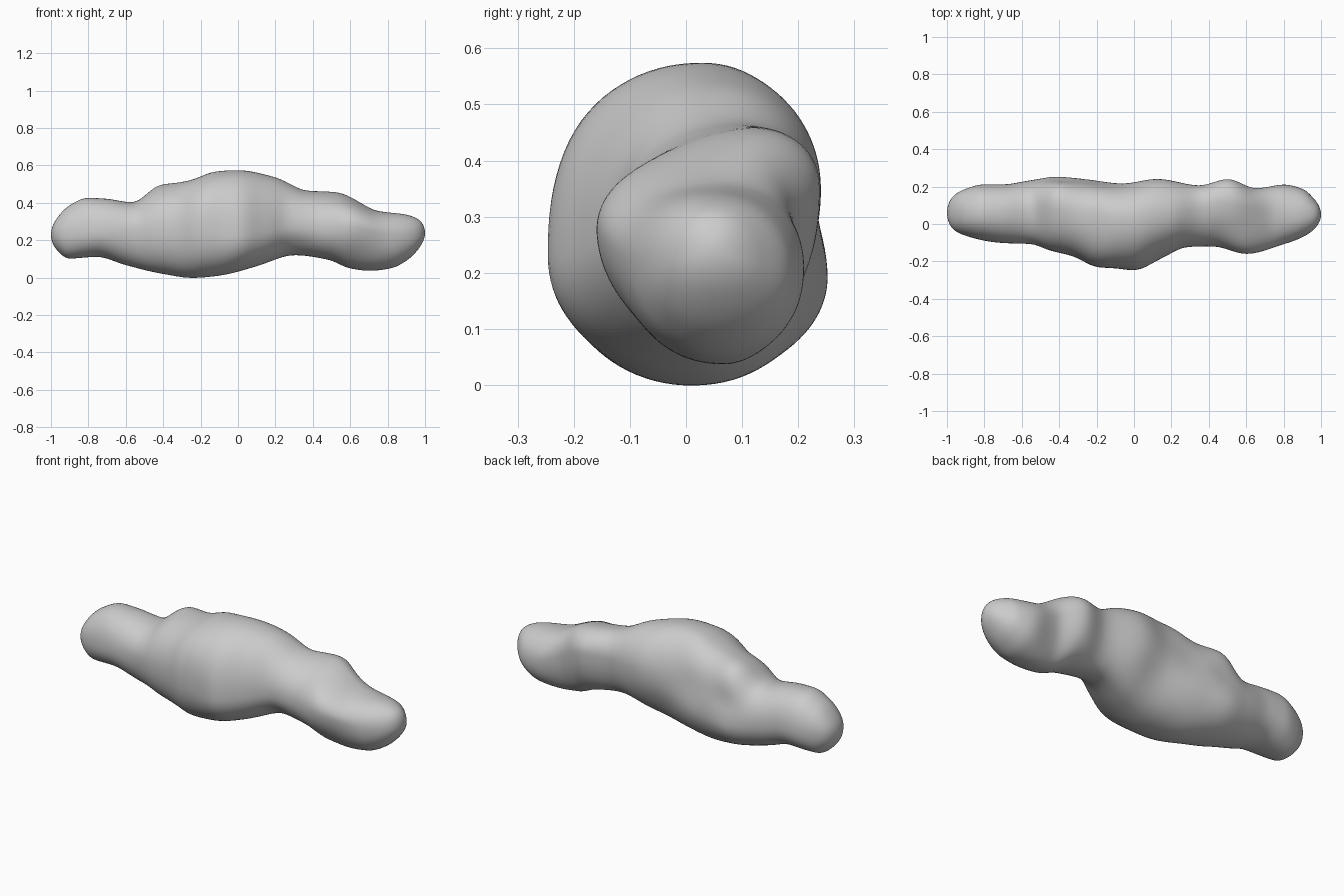
import bpy, bmesh, math
from mathutils import Vector

if "Cube" in bpy.data.objects:
    bpy.data.objects.remove(bpy.data.objects["Cube"])

RINGS, SIDES = 150, 96

# Silhouette profiles along x: (x, value)
TOP = [(-1, .23), (-.97, .315), (-.9, .387), (-.8, .427), (-.7, .422), (-.56, .402), (-.42, .482), (-.25, .522),
       (-.12, .567), (0, .575), (.2, .537), (.37, .466), (.52, .461), (.75, .357), (.9, .337), (.97, .308), (1, .24)]
BOTTOM = [(-1, .23), (-.97, .15), (-.9, .102), (-.75, .111), (-.6, .067), (-.4, .018), (-.25, -.003), (-.1, .01),
          (.1, .059), (.3, .12), (.48, .096), (.6, .046), (.7, .034), (.82, .05), (.9, .09), (.97, .16), (1, .24)]
FRONT = [(-1, .06), (-.97, -.025), (-.9, -.063), (-.7, -.102), (-.55, -.107), (-.45, -.142), (-.32, -.174),
         (-.2, -.228), (-.1, -.235), (0, -.248), (.15, -.183), (.28, -.127), (.42, -.122), (.6, -.167), (.8, -.112),
         (.95, -.04), (1, .05)]
BACK = [(-1, .06), (-.97, .145), (-.9, .188), (-.8, .212), (-.7, .212), (-.55, .235), (-.4, .26), (-.25, .248),
        (-.05, .222), (.12, .243), (.35, .206), (.5, .241), (.65, .191), (.8, .211), (.9, .188), (.96, .138), (1, .05)]
# Where each silhouette line runs: y of the crest and keel, z of the front and back bulges
CREST_Y = [(-1, .06), (-.8, .06), (-.4, .07), (0, .03), (.3, .07), (.5, .11), (.7, .07), (.85, .05), (1, .05)]
KEEL_Y = [(-1, .06), (-.8, .06), (-.4, .04), (-.1, 0), (.3, .07), (.7, .06), (1, .05)]
FRONT_Z = [(-1, .23), (-.7, .25), (-.3, .26), (0, .23), (.3, .27), (.6, .27), (.85, .22), (1, .24)]
BACK_Z = [(-1, .23), (-.75, .25), (-.4, .2), (-.1, .27), (.15, .34), (.5, .35), (.7, .25), (.85, .2), (1, .24)]
# Soft dents and bulges: centre x, y, z, radius, depth (positive pushes in)
DENTS = [(-.4, .22, .32, .13, .02), (-.2, .22, .34, .15, .018), (.3, -.12, .16, .14, .015),
         (-.15, -.18, .45, .2, -.02), (-.3, .2, .1, .2, .013), (.65, -.11, .13, .19, .022),
         (.55, -.04, .43, .18, .016), (.05, .17, .17, .17, .02), (-.42, .16, .43, .14, -.03)]


def angle(x):
    return math.acos(max(-1, min(1, -x)))


def curve(points, t):
    """Monotone cubic through the points, in the end-rounding angle."""
    k = [(angle(x), v) for x, v in points]
    s = [(k[i + 1][1] - k[i][1]) / (k[i + 1][0] - k[i][0]) for i in range(len(k) - 1)]
    m = [s[0]] + [0 if a * b <= 0 else 2 * a * b / (a + b) for a, b in zip(s, s[1:])] + [s[-1]]
    for i in range(len(s)):
        if t <= k[i + 1][0] or i == len(s) - 1:
            h = k[i + 1][0] - k[i][0]
            u = (t - k[i][0]) / h
            return ((2*u**3 - 3*u*u + 1) * k[i][1] + (u**3 - 2*u*u + u) * h * m[i]
                    + (3*u*u - 2*u**3) * k[i + 1][1] + (u**3 - u*u) * h * m[i + 1])


def clamp(v, a, b):
    return max(a + .25 * (b - a), min(b - .25 * (b - a), v))


def section(t):
    """Closed cross-section from four superellipse quarters."""
    top, bot, fr, bk = (curve(c, t) for c in (TOP, BOTTOM, FRONT, BACK))
    cy, ky = (clamp(curve(c, t), fr, bk) for c in (CREST_Y, KEEL_Y))
    fz, bz = (clamp(curve(c, t), bot, top) for c in (FRONT_Z, BACK_Z))
    p = 2 / 2.15
    ring = []
    for j in range(SIDES):
        a = 2 * math.pi * j / SIDES
        c, s = math.cos(a), math.sin(a)
        y0, ze = (cy if s >= 0 else ky), (bz if c >= 0 else fz)
        ye, z1 = (bk if c >= 0 else fr), (top if s >= 0 else bot)
        co = Vector((-math.cos(t), y0 + (ye - y0) * abs(c) ** p, ze + (z1 - ze) * abs(s) ** p))
        axis = Vector((co.x, (fr + bk) / 2, (top + bot) / 2))
        push = sum(d * math.exp(-2 * ((co - Vector((x, y, z))).length / r) ** 2) for x, y, z, r, d in DENTS)
        ring.append(co + (axis - co).normalized() * push)
    return ring


# Lumpy body lofted through the sections, closed with a point at each end
bm = bmesh.new()
rings = [[bm.verts.new(c) for c in section(math.pi * i / RINGS)] for i in range(1, RINGS)]
for r0, r1 in zip(rings, rings[1:]):
    for j in range(SIDES):
        k = (j + 1) % SIDES
        bm.faces.new((r0[j], r0[k], r1[k], r1[j]))
for ring, tip in ((rings[0], (-1, .06, .23)), (rings[-1], (1, .05, .24))):
    v = bm.verts.new(tip)
    for j in range(SIDES):
        bm.faces.new((ring[j], ring[(j + 1) % SIDES], v))
bmesh.ops.recalc_face_normals(bm, faces=bm.faces)
for f in bm.faces:
    f.smooth = True
mesh = bpy.data.meshes.new("lumpy_body")
bm.to_mesh(mesh)
bm.free()
body = bpy.data.objects.new("lumpy_body", mesh)
bpy.context.collection.objects.link(body)

# Soften the joins between quarters
soft = body.modifiers.new("soften", 'SMOOTH')
soft.factor = .5
soft.iterations = 8
